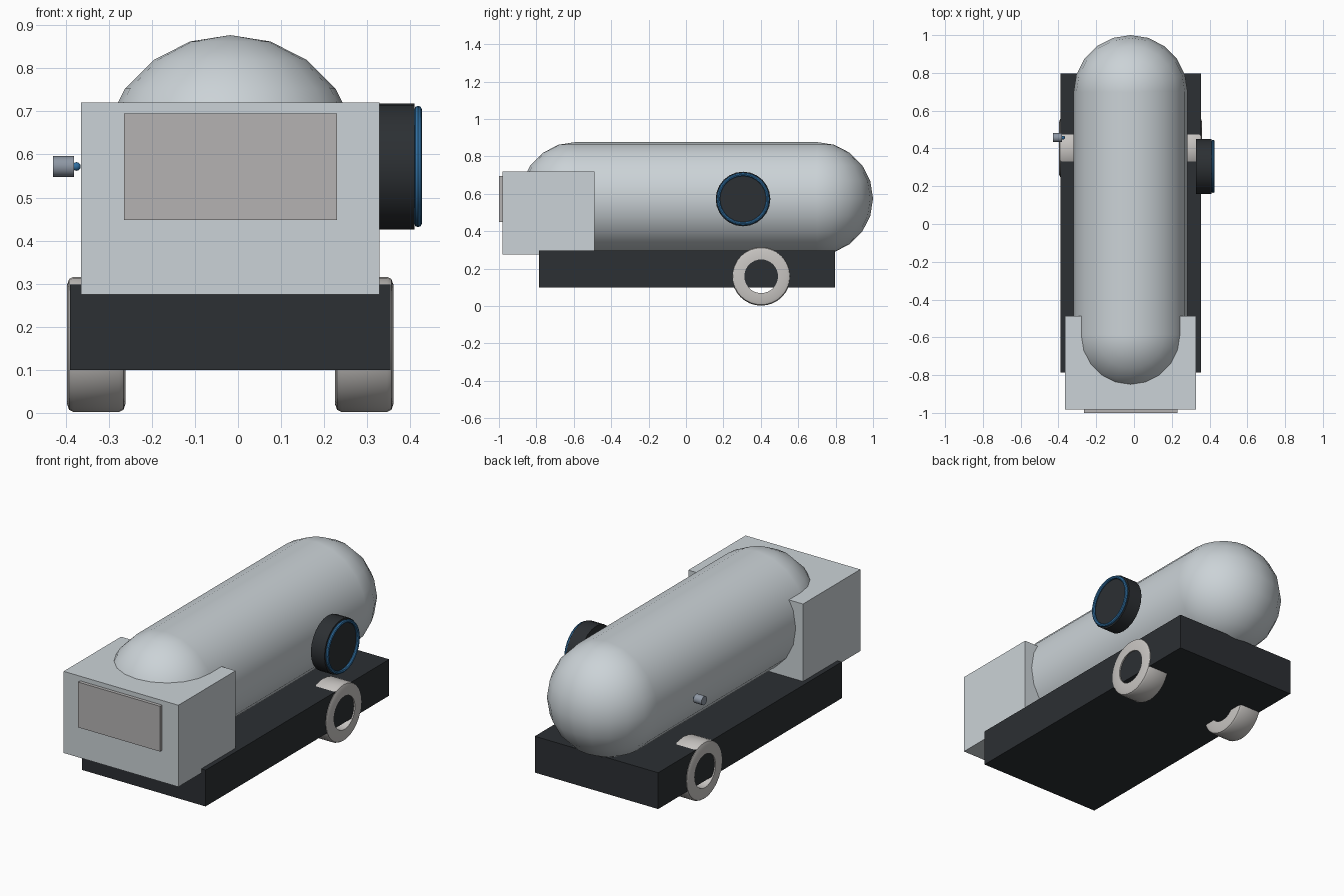
import bpy, math
from mathutils import Matrix

if "Cube" in bpy.data.objects:
    bpy.data.objects.remove(bpy.data.objects["Cube"])

CX = -0.018          # body centre line
HULL_Z, HULL_R = 0.575, 0.302


def material(name, rgb):
    m = bpy.data.materials.new(name)
    m.diffuse_color = (*rgb, 1)
    m.use_nodes = True
    m.node_tree.nodes["Principled BSDF"].inputs["Base Color"].default_value = m.diffuse_color
    return m


SHELL = material("shell_grey", (0.60, 0.65, 0.68))
DARK = material("dark_metal", (0.025, 0.029, 0.033))
BLUE = material("blue_trim", (0.03, 0.16, 0.36))
TYRE = material("warm_grey", (0.58, 0.56, 0.54))
PANEL = material("panel_grey", (0.46, 0.45, 0.45))
STEEL = material("steel", (0.27, 0.31, 0.37))


def finish(name, mat, smooth=True):
    o = bpy.context.object
    o.name = name
    o.data.materials.append(mat)
    if smooth:
        bpy.ops.object.shade_smooth_by_angle(angle=math.radians(40))
    return o


def box(name, x, y, z, mat):
    bpy.ops.mesh.primitive_cube_add(size=1)
    o = finish(name, mat, False)
    size = [b - a for a, b in (x, y, z)]
    centre = [(a + b) / 2 for a, b in (x, y, z)]
    o.data.transform(Matrix.Translation(centre) @ Matrix.Diagonal((*size, 1)))


def x_cylinder(name, x, y, z, r, sides, mat):
    bpy.ops.mesh.primitive_cylinder_add(
        vertices=sides, radius=r, depth=x[1] - x[0],
        location=((x[0] + x[1]) / 2, y, z), rotation=(0, math.pi / 2, 0))
    finish(name, mat)


# Long rounded hull: barrel and two domes
Y0, Y1 = -0.588, 0.698
bpy.ops.mesh.primitive_cylinder_add(
    vertices=20, radius=HULL_R, depth=Y1 - Y0,
    location=(CX, (Y0 + Y1) / 2, HULL_Z), rotation=(math.pi / 2, 0, 0))
finish("hull_barrel", SHELL)
for name, y in (("front_dome", Y0), ("rear_dome", Y1)):
    bpy.ops.mesh.primitive_uv_sphere_add(
        segments=20, ring_count=10, radius=HULL_R, location=(CX, y, HULL_Z))
    finish(name, SHELL)

# Front housing with panel, and chassis
box("front_housing", (-0.364, 0.328), (-0.982, -0.488), (0.275, 0.72), SHELL)
box("front_panel", (-0.265, 0.23), (-1.0, -0.978), (0.448, 0.695), PANEL)
box("chassis", (-0.39, 0.354), (-0.785, 0.797), (0.10, 0.298), DARK)

# Hollow wheels: rounded rectangular section (offset along axle, radius) spun around x
section = [(-0.068, 0.09), (0.068, 0.09), (0.068, 0.138), (0.063, 0.152),
           (0.053, 0.157), (-0.053, 0.157), (-0.063, 0.152), (-0.068, 0.138)]
N, K = 32, len(section)
for name, side in (("left_wheel", -1), ("right_wheel", 1)):
    verts = [(x, r * math.cos(2 * math.pi * i / N), r * math.sin(2 * math.pi * i / N))
             for i in range(N) for x, r in section]
    faces = [(i * K + j, i * K + (j + 1) % K,
              (i + 1) % N * K + (j + 1) % K, (i + 1) % N * K + j)
             for i in range(N) for j in range(K)]
    mesh = bpy.data.meshes.new(name)
    mesh.from_pydata(verts, [], [f[::-1] for f in faces])
    wheel = bpy.data.objects.new(name, mesh)
    wheel.location = (CX + side * 0.311, 0.402, 0.159)
    bpy.context.collection.objects.link(wheel)
    bpy.ops.object.select_all(action='DESELECT')
    wheel.select_set(True)
    bpy.context.view_layer.objects.active = wheel
    finish(name, TYRE)

# Round side pod with blue rim
x_cylinder("side_pod", (0.328, 0.41), 0.305, 0.572, 0.146, 24, DARK)
bpy.ops.mesh.primitive_torus_add(
    major_segments=32, minor_segments=8, major_radius=0.132, minor_radius=0.009,
    location=(0.418, 0.305, 0.572), rotation=(0, math.pi / 2, 0))
finish("side_pod_rim", BLUE)

# Small nozzle on the other side with a blue bead
x_cylinder("side_nozzle", (-0.43, -0.381), 0.457, 0.572, 0.024, 16, STEEL)
bpy.ops.mesh.primitive_uv_sphere_add(
    segments=16, ring_count=8, radius=0.01, location=(-0.375, 0.457, 0.572))
finish("nozzle_bead", BLUE)
